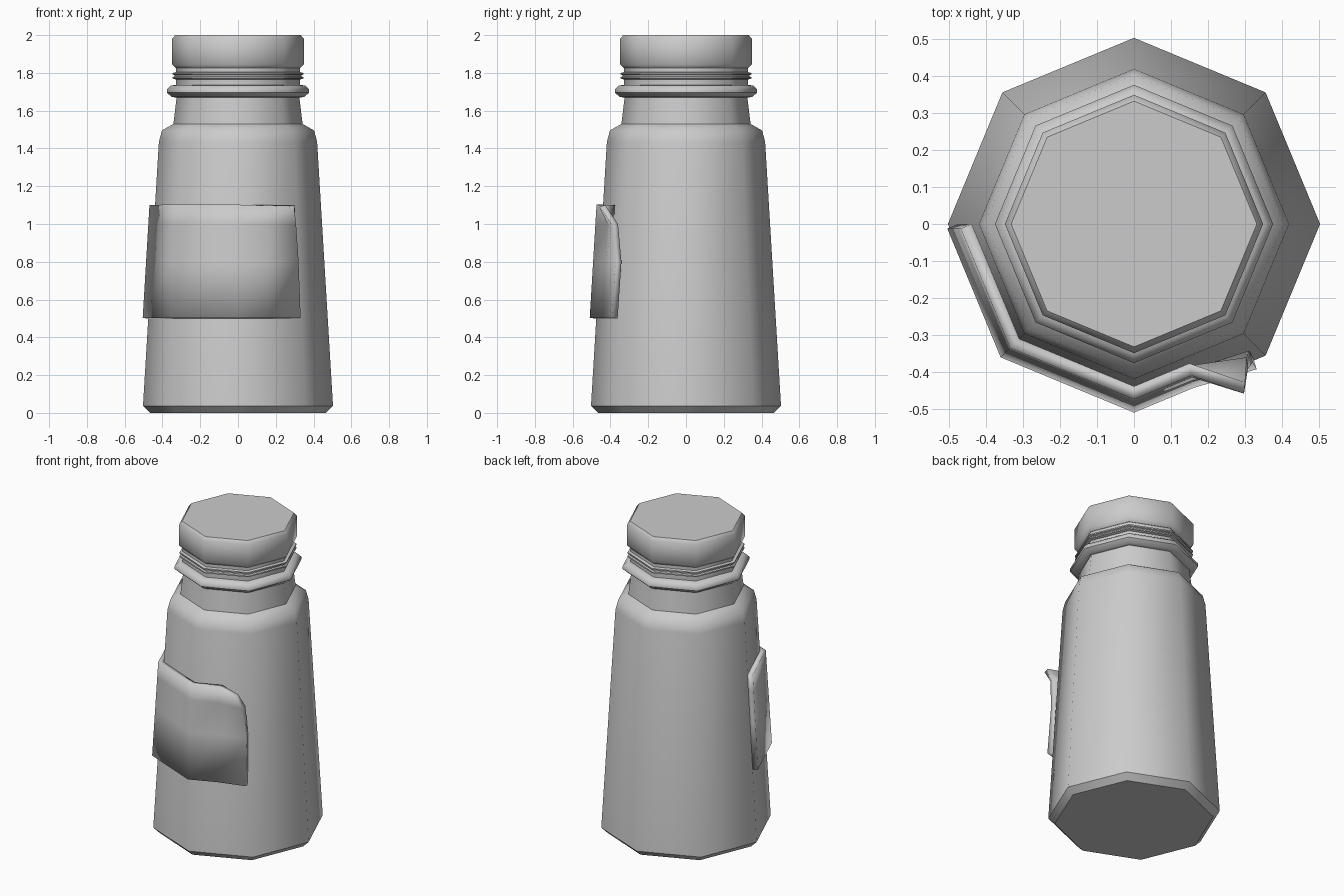
import bpy, math

if "Cube" in bpy.data.objects:
    bpy.data.objects.remove(bpy.data.objects["Cube"])

SIDES = 8


def finish(name, verts, faces, angle=46):
    me = bpy.data.meshes.new(name)
    me.from_pydata(verts, [], faces)
    me.update()
    ob = bpy.data.objects.new(name, me)
    bpy.context.collection.objects.link(ob)
    bpy.ops.object.select_all(action='DESELECT')
    bpy.context.view_layer.objects.active = ob
    ob.select_set(True)
    bpy.ops.object.shade_smooth_by_angle(angle=math.radians(angle))
    return ob


def lathe(name, profile):
    """Spin an (r, z) profile into a capped octagonal solid."""
    n = SIDES
    verts = [(r * math.cos(2 * math.pi * k / n), r * math.sin(2 * math.pi * k / n), z)
             for r, z in profile for k in range(n)]
    faces = [(i * n + k, i * n + (k + 1) % n, (i + 1) * n + (k + 1) % n, (i + 1) * n + k)
             for i in range(len(profile) - 1) for k in range(n)]
    faces.append(tuple(reversed(range(n))))
    faces.append(tuple(range((len(profile) - 1) * n, len(profile) * n)))
    return finish(name, verts, faces)


# Tapered bottle with shoulder, neck collar and thread ring
lathe("bottle", [
    (0.465, 0), (0.503, 0.037), (0.419, 1.434), (0.403, 1.495), (0.342, 1.53),
    (0.325, 1.67), (0.35, 1.672), (0.376, 1.695), (0.376, 1.713), (0.355, 1.733),
    (0.328, 1.737), (0.328, 1.765), (0.346, 1.77), (0.346, 1.778), (0.336, 1.782),
    (0.336, 1.788), (0.346, 1.792), (0.346, 1.80), (0.328, 1.804), (0.328, 1.86)])

# Cap
lathe("cap", [(0.33, 1.825), (0.349, 1.845), (0.349, 1.98), (0.332, 2.0)])


# Label wrapped over three facets, its upper right corner peeling away
def body_radius(z):
    return 0.503 - 0.084 * (z - 0.037) / 1.397


rows = [0.5, 0.8, 1.0, 1.1]
end_points = [(0.322, -0.362), (0.312, -0.342), (0.305, -0.36), (0.300, -0.428)]
verts = []
for z, end in zip(rows, end_points):
    r = body_radius(z)
    for a in (180, 225, 270):
        verts.append((r * math.cos(math.radians(a)), r * math.sin(math.radians(a)), z))
    verts.append((0.15, -r + 0.15 * math.tan(math.radians(22.5)), z))
    verts.append((*end, z))
c = 5
faces = [(j * c + i, j * c + i + 1, (j + 1) * c + i + 1, (j + 1) * c + i)
         for j in range(len(rows) - 1) for i in range(c - 1)]
label = finish("label", verts, faces, 50)
solid = label.modifiers.new("thickness", 'SOLIDIFY')
solid.thickness = 0.032
solid.offset = 1
solid.use_even_offset = True
